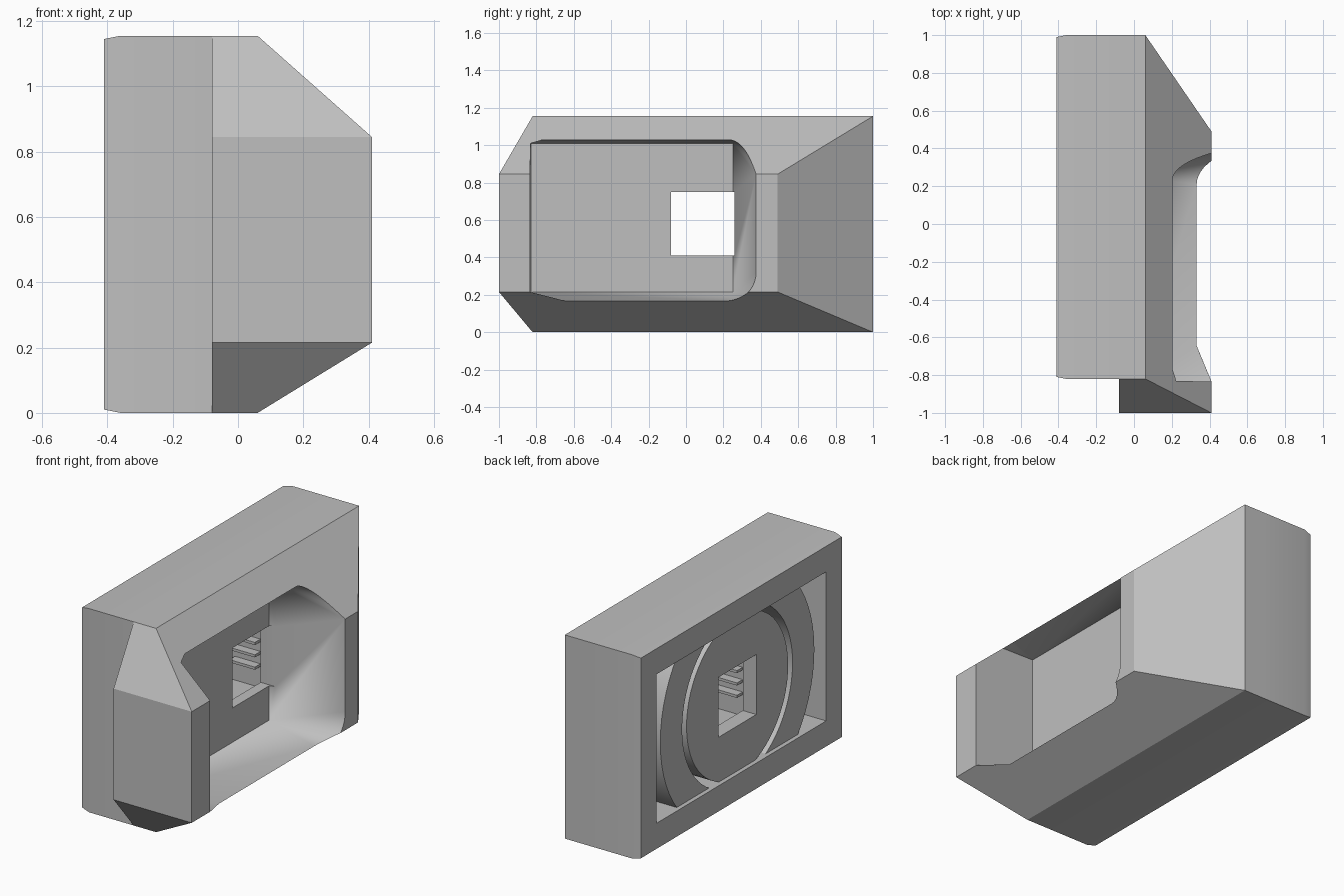
import bpy, bmesh
from math import sin, cos, pi, radians

old = bpy.data.objects.get("Cube")
if old:
    bpy.data.objects.remove(old, do_unlink=True)

# One grey plastic for the whole housing
grey = bpy.data.materials.new("plain_grey")
grey.use_nodes = True
grey.diffuse_color = (0.52, 0.52, 0.52, 1)
grey.node_tree.nodes["Principled BSDF"].inputs["Base Color"].default_value = (0.52, 0.52, 0.52, 1)


def hull(name, points):
    """Solid convex object around a set of points."""
    bm = bmesh.new()
    for p in points:
        bm.verts.new(p)
    res = bmesh.ops.convex_hull(bm, input=bm.verts[:])
    loose = {g for g in res["geom_interior"] + res["geom_unused"] if isinstance(g, bmesh.types.BMVert)}
    bmesh.ops.delete(bm, geom=list(loose), context="VERTS")
    bmesh.ops.dissolve_limit(bm, angle_limit=radians(0.5), verts=bm.verts[:], edges=bm.edges[:])
    bmesh.ops.recalc_face_normals(bm, faces=bm.faces[:])
    mesh = bpy.data.meshes.new(name)
    bm.to_mesh(mesh)
    bm.free()
    mesh.materials.append(grey)
    obj = bpy.data.objects.new(name, mesh)
    bpy.context.collection.objects.link(obj)
    return obj


def rect(x, y0, y1, z0, z1):
    return [(x, y, z) for y in (y0, y1) for z in (z0, z1)]


def box(name, x0, x1, *yz):
    return hull(name, rect(x0, *yz) + rect(x1, *yz))


def disc(name, x0, x1, radius):
    ring = [(2 * pi * i / 64) for i in range(64)]
    return hull(name, [(x, CY + radius * cos(a), CZ + radius * sin(a)) for x in (x0, x1) for a in ring])


def combine(target, tool, operation):
    """Apply a boolean and discard the tool."""
    mod = target.modifiers.new(operation.lower(), "BOOLEAN")
    mod.operation, mod.solver, mod.object = operation, "EXACT", tool
    bpy.context.view_layer.objects.active = target
    bpy.ops.object.modifier_apply(modifier=mod.name)
    bpy.data.objects.remove(tool, do_unlink=True)


def arc(x, cy, cz, ry, rz, start):
    angles = [start + pi / 2 * i / 10 for i in range(11)]
    return [(x, cy + ry * cos(a), cz + rz * sin(a)) for a in angles]


CY, CZ, H = 0.09, 0.58, 1.155

# Back half with slightly tapered rim
housing = hull("housing", rect(-0.41, -0.81, 0.99, 0.01, H - 0.01)
               + rect(-0.36, -0.82, 1, 0, H) + rect(-0.08, -0.82, 1, 0, H))

# Sloped half with the front nose
combine(housing, hull("nose", rect(-0.08, -0.82, 1, 0, H) + rect(0.06, -0.82, 1, 0, H)
                      + rect(0.41, -1, 0.49, 0.215, 0.845)
                      + [(-0.08, -1, 0.215), (-0.08, -1, 0.845)]), "UNION")

# Drafted side pocket, rounded toward the rear
mouth = [(-0.835, 0.215), (-0.6, 0.155), (-0.7, 1.05), (-0.835, 1.01)]
combine(housing, hull("pocket", rect(0.02, -0.825, 0.25, 0.215, 1.01)
                      + [(x, y, z) for x in (0.41, 0.5) for y, z in mouth]
                      + [p for x in (0.41, 0.5)
                         for p in arc(x, 0.2, 0.32, 0.175, 0.165, -pi / 2)
                         + arc(x, 0.2, 0.86, 0.175, 0.19, 0)]), "DIFFERENCE")

# Rear cavity that leaves a ring and a disc standing
cavity = box("cavity", -0.5, -0.15, -0.67, 0.85, 0.155, 1.0)
ring = disc("ring", -0.385, 0, 0.69)
combine(ring, disc("groove", -0.6, 0.2, 0.495), "DIFFERENCE")
combine(cavity, ring, "DIFFERENCE")
combine(cavity, disc("centre_disc", -0.385, 0, 0.455), "DIFFERENCE")
combine(housing, cavity, "DIFFERENCE")

# Square window and the hollow chamber behind it
combine(housing, box("chamber", -0.3, -0.04, -0.15, 0.33, 0.34, 0.82), "DIFFERENCE")
combine(housing, box("window", -0.6, 0.3, -0.08, 0.26, 0.41, 0.75), "DIFFERENCE")

bpy.ops.object.select_all(action="DESELECT")
housing.select_set(True)
bpy.context.view_layer.objects.active = housing
bpy.ops.object.shade_smooth_by_angle(angle=radians(25))

# Thin slats on the chamber walls
for side, y0, y1 in (("front", -0.16, -0.1), ("rear", 0.28, 0.34)):
    for i in range(4):
        z = 0.46 + 0.07 * i
        box(f"{side}_slat_{i + 1}", -0.25, -0.09, y0, y1, z, z + 0.015)
